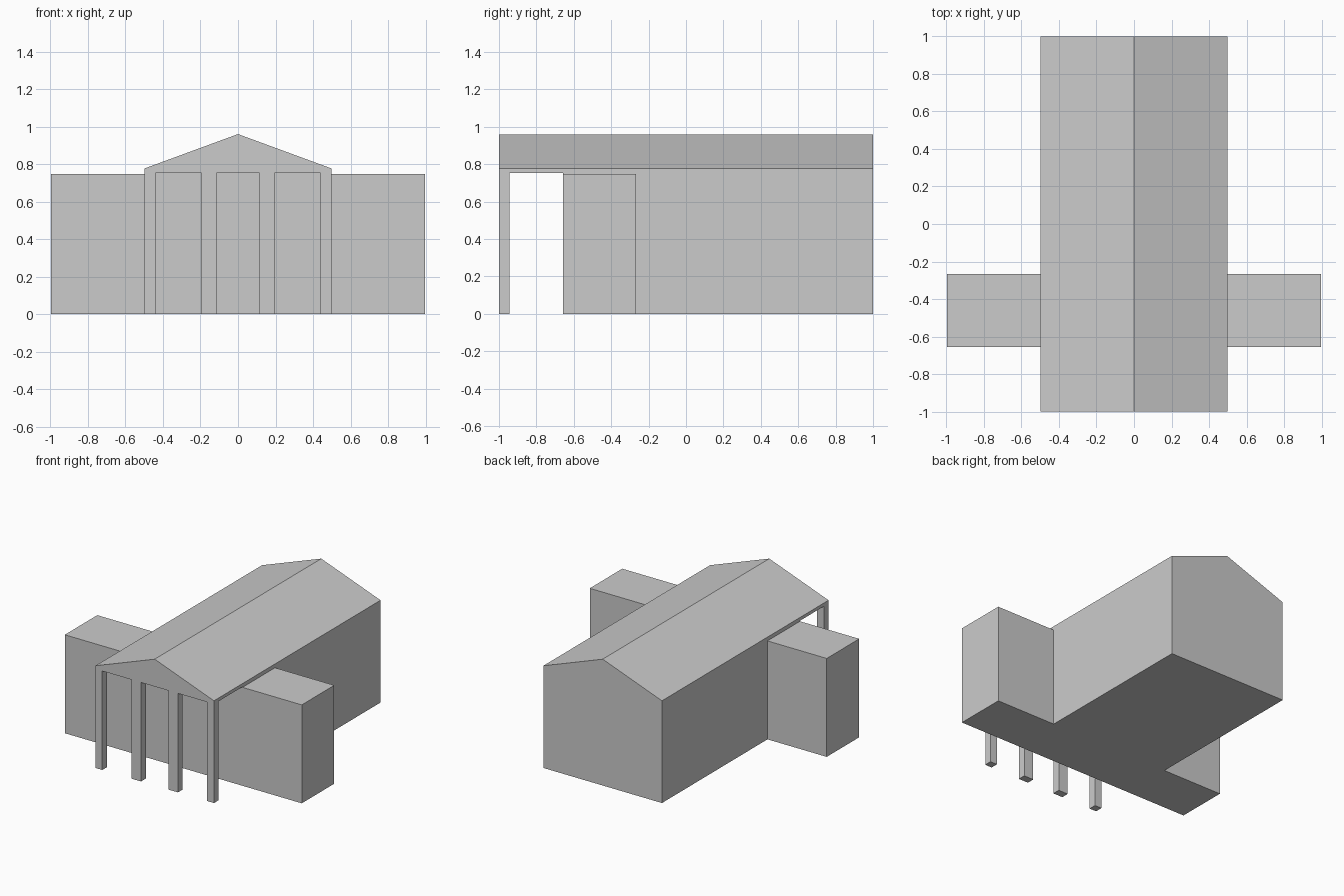
import bpy, bmesh

if "Cube" in bpy.data.objects:
    bpy.data.objects.remove(bpy.data.objects["Cube"])

HALF_W, EAVE, RIDGE, CEILING = 0.498, 0.777, 0.96, 0.752
FRONT_WALL = -0.657


def finish(bm, name):
    bmesh.ops.recalc_face_normals(bm, faces=bm.faces)
    mesh = bpy.data.meshes.new(name)
    bm.to_mesh(mesh)
    bm.free()
    obj = bpy.data.objects.new(name, mesh)
    bpy.context.collection.objects.link(obj)
    return obj


def box(name, lo, hi):
    bm = bmesh.new()
    bmesh.ops.create_cube(bm, size=1)
    for v in bm.verts:
        v.co = [(a + b) / 2 + c * (b - a) for a, b, c in zip(lo, hi, v.co)]
    return finish(bm, name)


# Hall with overhanging porch roof: side profile swept across x in two halves
profile = [(-1, CEILING), (FRONT_WALL, CEILING), (FRONT_WALL, 0),
           (1, 0), (1, EAVE), (-1, EAVE)]
bm = bmesh.new()
rings = [[bm.verts.new((x, y, z)) for y, z in profile]
         for x in (-HALF_W, 0, HALF_W)]
n = len(profile)
for a, b in zip(rings, rings[1:]):
    for i in range(n):
        j = (i + 1) % n
        bm.faces.new((a[i], a[j], b[j], b[i]))
bm.faces.new(rings[0])
bm.faces.new(rings[-1])
# Lift the middle of the top to form the ridge, then merge coplanar faces
for v in rings[1][4:]:
    v.co.z = RIDGE
bmesh.ops.dissolve_limit(bm, angle_limit=0.01, verts=bm.verts, edges=bm.edges)
finish(bm, "gabled_hall")

# Side wings and porch posts, repeated on both sides
for side, s in (("left", -1), ("right", 1)):
    def mirrored_box(name, x0, x1, y0, y1, z1):
        xs = sorted((s * x0, s * x1))
        box(f"{side}_{name}", (xs[0], y0, 0), (xs[1], y1, z1))

    mirrored_box("wing", HALF_W, 0.996, FRONT_WALL, -0.267, 0.748)
    mirrored_box("inner_post", 0.115, 0.195, -1, -0.943, CEILING)
    mirrored_box("outer_post", 0.441, HALF_W, -1, -0.943, CEILING)
